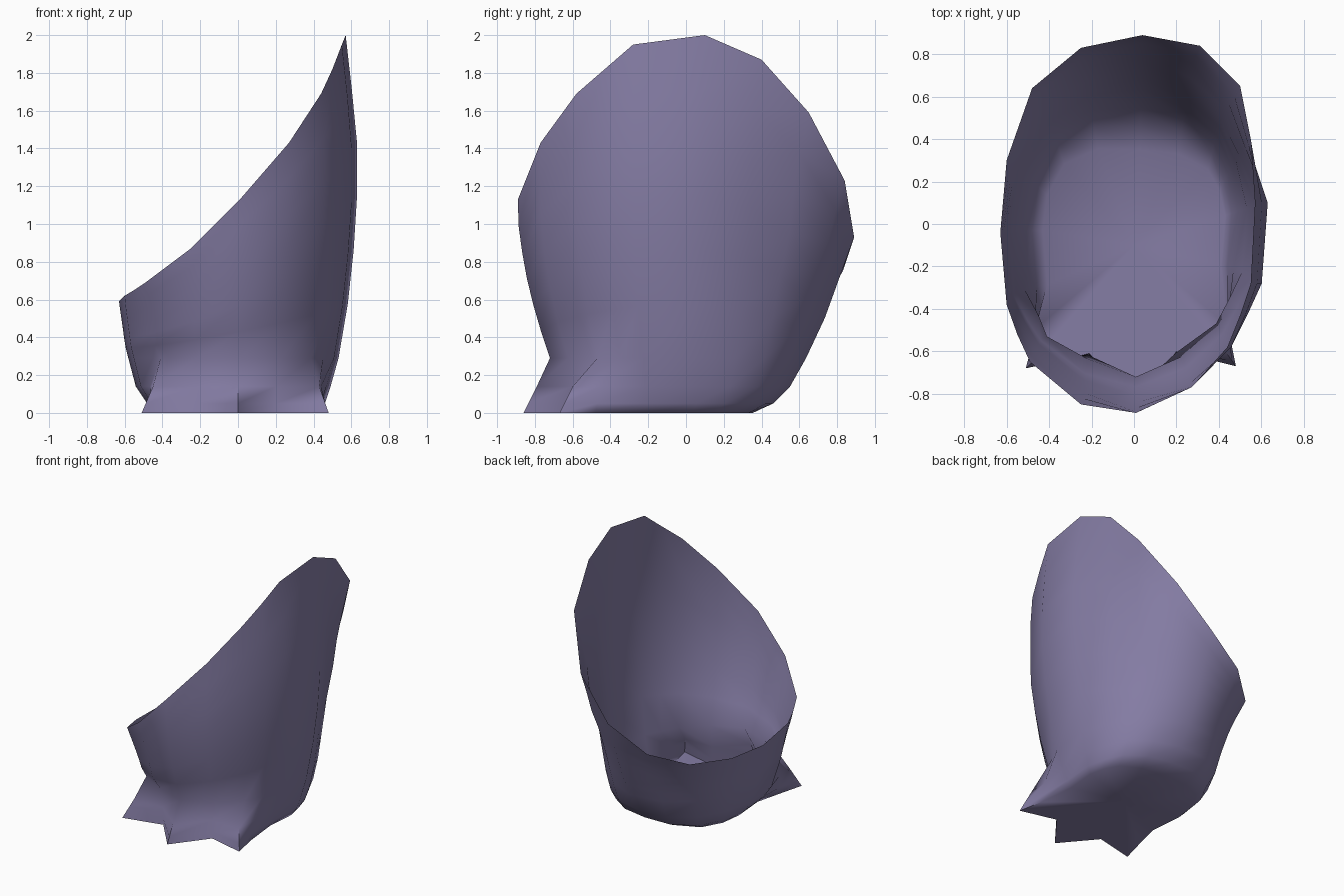
import bpy, bmesh, math

if "Cube" in bpy.data.objects:
    bpy.data.objects.remove(bpy.data.objects["Cube"])

# One flat colour
mat = bpy.data.materials.new("dusty purple")
mat.diffuse_color = (0.235, 0.205, 0.375, 1)
mat.use_nodes = True
mat.node_tree.nodes["Principled BSDF"].inputs["Base Color"].default_value = mat.diffuse_color

# Slanted rim points, counter-clockwise from the front
RIM = [(.01, -.89, 1.13), (.27, -.77, 1.43), (.44, -.58, 1.69), (.50, -.43, 1.82),
       (.55, -.28, 1.95), (.57, .10, 2.0), (.55, .40, 1.87), (.50, .65, 1.59),
       (.31, .84, 1.23), (.04, .89, .93), (-.25, .83, .75), (-.48, .64, .66),
       (-.60, .30, .61), (-.63, -.04, .59), (-.60, -.38, .62), (-.55, -.52, .65),
       (-.49, -.65, .69), (-.25, -.85, .87)]

# Wall silhouettes: (height, distance from the axis)
RIGHT = [(0, .43), (.05, .46), (.14, .49), (.3, .535), (.6, .585), (1.03, .63), (1.47, .63), (2, .57)]
LEFT = [(0, .43), (.05, .48), (.14, .54), (.35, .595), (.6, .63)]
FRONT = [(0, .62), (.29, .72), (.5, .79), (.7, .84), (.95, .885), (1.14, .89)]
BACK = [(0, .35), (.05, .46), (.1, .52), (.2, .59), (.5, .73), (.93, .885), (1.2, .89)]

# How much the rounded corners draw in between floor and rim
PINCH = {6: .14, 7: .16, 8: .12, 10: .06, 11: .09, 12: .05, 15: .03, 16: .05, 17: .04}

# Toe tips and the notches beside them: column -> (x, y at floor), (x, y at half toe height)
TOES = {0: ((0, -.86), (0, -.79)), 2: ((.48, -.67), (.43, -.60)), 16: ((-.51, -.68), (-.45, -.62)),
        1: ((.20, -.60), (.20, -.605)), 17: ((-.21, -.61), (-.21, -.62)),
        3: ((.44, -.48), (.44, -.45)), 15: ((-.46, -.49), (-.465, -.47))}
NECK = {15: (-.45, -.43), 16: (-.41, -.53), 17: (-.22, -.635)}
LOW = [0, .05, .14, .29]
STEPS = 6


def lookup(table, z):
    for (z0, r0), (z1, r1) in zip(table, table[1:]):
        if z <= z1:
            return r0 + (r1 - r0) * (z - z0) / (z1 - z0)
    return table[-1][1]


def wall_point(col, z):
    x, y, top = RIM[col]
    if col in TOES and z < .2:
        base, mid = TOES[col]
        t = z / .14
        return tuple(a + (b - a) * t for a, b in zip(base, mid)) + (z,)
    if col in NECK and z < .3:
        return NECK[col] + (z,)
    side = RIGHT if x > 0 else LEFT
    depth = FRONT if y < 0 else BACK
    t = z / top
    pinch = 1 - PINCH.get(col, 0) * 4 * t * (1 - t)
    return (pinch * x * lookup(side, z) / lookup(side, top),
            pinch * y * lookup(depth, z) / lookup(depth, top), z)


# Open shell with toes grown out of its foot
bm = bmesh.new()
columns = []
for c, (_, _, top) in enumerate(RIM):
    heights = LOW + [.29 + (top - .29) * k / STEPS for k in range(1, STEPS + 1)]
    columns.append([bm.verts.new(wall_point(c, z)) for z in heights])
n = len(columns)
for c in range(n):
    a, b = columns[c], columns[(c + 1) % n]
    for k in range(len(a) - 1):
        bm.faces.new((a[k], b[k], b[k + 1], a[k + 1]))

# Flat floor, fanned from the middle
centre = bm.verts.new((0, -.1, 0))
for c in range(n):
    bm.faces.new((columns[(c + 1) % n][0], columns[c][0], centre))

mesh = bpy.data.meshes.new("toed_shell")
bm.to_mesh(mesh)
bm.free()
mesh.materials.append(mat)
shell = bpy.data.objects.new("toed_shell", mesh)
bpy.context.collection.objects.link(shell)

# Smooth walls, crisp sole edge under the toes
bpy.context.view_layer.objects.active = shell
shell.select_set(True)
bpy.ops.object.shade_smooth_by_angle(angle=math.radians(75))
